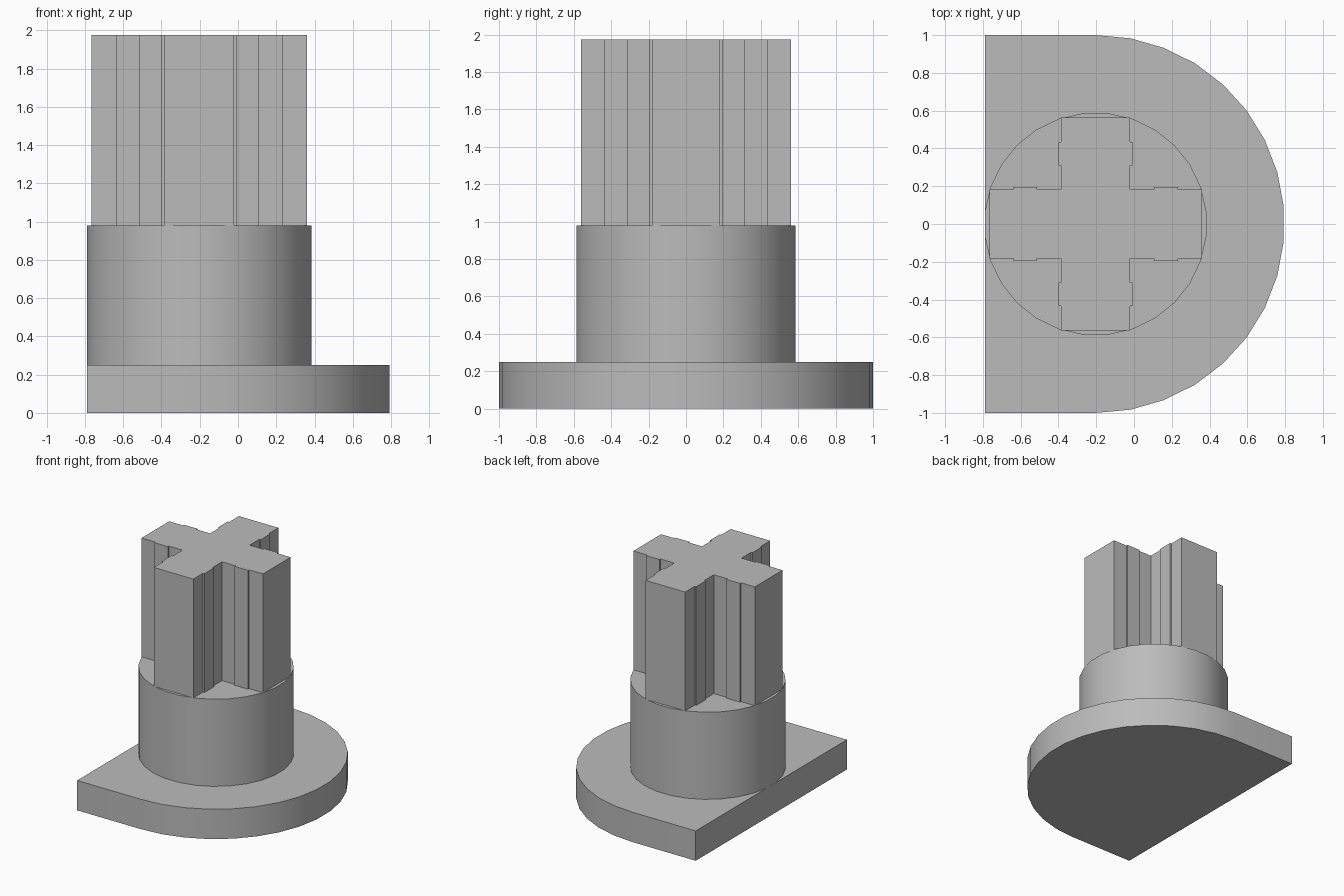
import bpy
import bmesh
from math import sin, cos, pi, radians

if "Cube" in bpy.data.objects:
    bpy.data.objects.remove(bpy.data.objects["Cube"], do_unlink=True)

AXIS_X = -0.203  # shared centre line of base arc, collar and post

grey = bpy.data.materials.new("plain grey")
grey.use_nodes = True
grey.diffuse_color = (0.5, 0.5, 0.5, 1)
grey.node_tree.nodes["Principled BSDF"].inputs["Base Color"].default_value = (0.5, 0.5, 0.5, 1)


def prism(name, outline, bottom, top, smooth=False):
    """Extrude a counter-clockwise outline, given about the axis, into a solid."""
    bm = bmesh.new()
    face = bm.faces.new([bm.verts.new((x + AXIS_X, y, bottom)) for x, y in outline])
    grown = bmesh.ops.extrude_face_region(bm, geom=[face])
    moved = [v for v in grown["geom"] if isinstance(v, bmesh.types.BMVert)]
    bmesh.ops.translate(bm, verts=moved, vec=(0, 0, top - bottom))
    bmesh.ops.recalc_face_normals(bm, faces=bm.faces)
    mesh = bpy.data.meshes.new(name)
    bm.to_mesh(mesh)
    bm.free()
    mesh.materials.append(grey)
    obj = bpy.data.objects.new(name, mesh)
    bpy.context.collection.objects.link(obj)
    if smooth:
        bpy.ops.object.select_all(action='DESELECT')
        obj.select_set(True)
        bpy.context.view_layer.objects.active = obj
        bpy.ops.object.shade_smooth_by_angle(angle=radians(30))
    return obj


def arc(radius, start, sweep, steps):
    return [(radius * cos(start + sweep * i / steps), radius * sin(start + sweep * i / steps))
            for i in range(steps + 1)]


# Base plate: half disc with a straight extension to the flat side
flat = -0.79 - AXIS_X
prism("base_plate", arc(1, -pi / 2, pi, 17) + [(flat, 1), (flat, -1)], 0, 0.25, smooth=True)

# Round collar
sides = 28
prism("collar", arc(0.59, pi / sides, 2 * pi, sides)[:-1], 0.25, 0.98, smooth=True)

# Cross post: one arm with a shallow rib on each flank, turned four times
reach, half, rib = 0.5625, 0.183, 0.196
rib_in, rib_out = 0.31, 0.435
flank = [(reach, half), (rib_out, half), (rib_out, rib), (rib_in, rib), (rib_in, half)]
arm = [(x, -y) for x, y in reversed(flank)] + flank + [(half, half)]
cross = []
for turn in range(4):
    cross += arm
    arm = [(-y, x) for x, y in arm]
prism("cross_post", cross, 0.98, 1.975)
